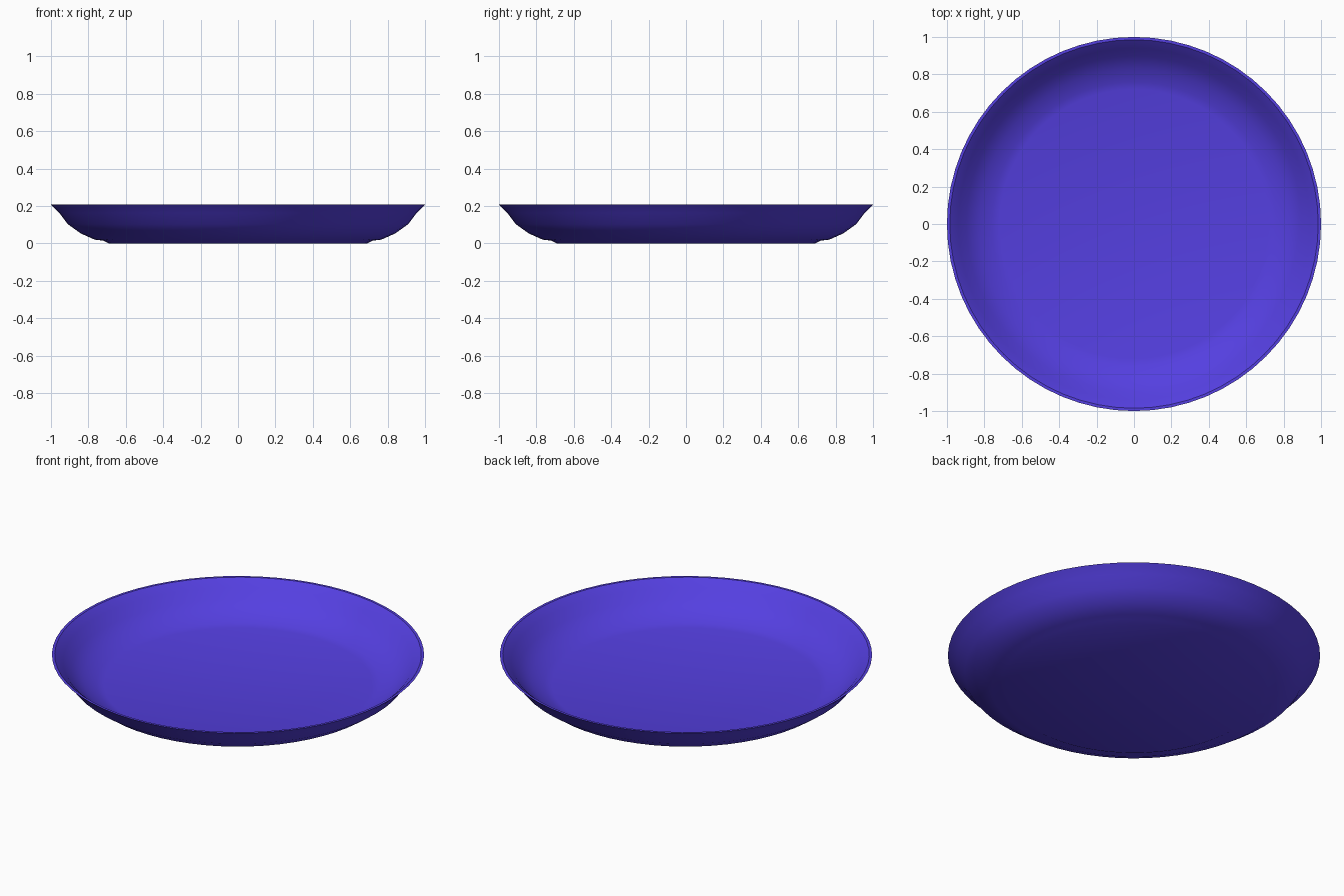
import bpy, bmesh, math

if "Cube" in bpy.data.objects:
    bpy.data.objects.remove(bpy.data.objects["Cube"])

SEGMENTS = 64

# Cross-section of the plate: underside outward, over the rim, then back in
profile = [
    (0.0, 0.0), (0.69, 0.0), (0.72, 0.015), (0.765, 0.02), (0.84, 0.053), (0.91, 0.103),
    (0.955, 0.163), (1.0, 0.207),
    (0.985, 0.207), (0.94, 0.168), (0.897, 0.116), (0.83, 0.07),
    (0.76, 0.04), (0.72, 0.03), (0.0, 0.03),
]

# Plate: profile revolved around z
bm = bmesh.new()
verts = [bm.verts.new((r, 0, z)) for r, z in profile]
edges = [bm.edges.new(pair) for pair in zip(verts, verts[1:])]
bmesh.ops.spin(bm, geom=verts + edges, cent=(0, 0, 0), axis=(0, 0, 1),
               angle=math.tau, steps=SEGMENTS, use_merge=True)
bmesh.ops.remove_doubles(bm, verts=bm.verts, dist=0.0005)
bmesh.ops.recalc_face_normals(bm, faces=bm.faces)
mesh = bpy.data.meshes.new("plate")
bm.to_mesh(mesh)
bm.free()
plate = bpy.data.objects.new("plate", mesh)
bpy.context.collection.objects.link(plate)

# Glaze colour
glaze = bpy.data.materials.new("violet_glaze")
glaze.diffuse_color = (0.09, 0.05, 0.75, 1)
glaze.use_nodes = True
glaze.node_tree.nodes["Principled BSDF"].inputs["Base Color"].default_value = glaze.diffuse_color
mesh.materials.append(glaze)

# Smooth shading with a crisp rim
bpy.context.view_layer.objects.active = plate
plate.select_set(True)
bpy.ops.object.shade_smooth_by_angle(angle=math.radians(40))
